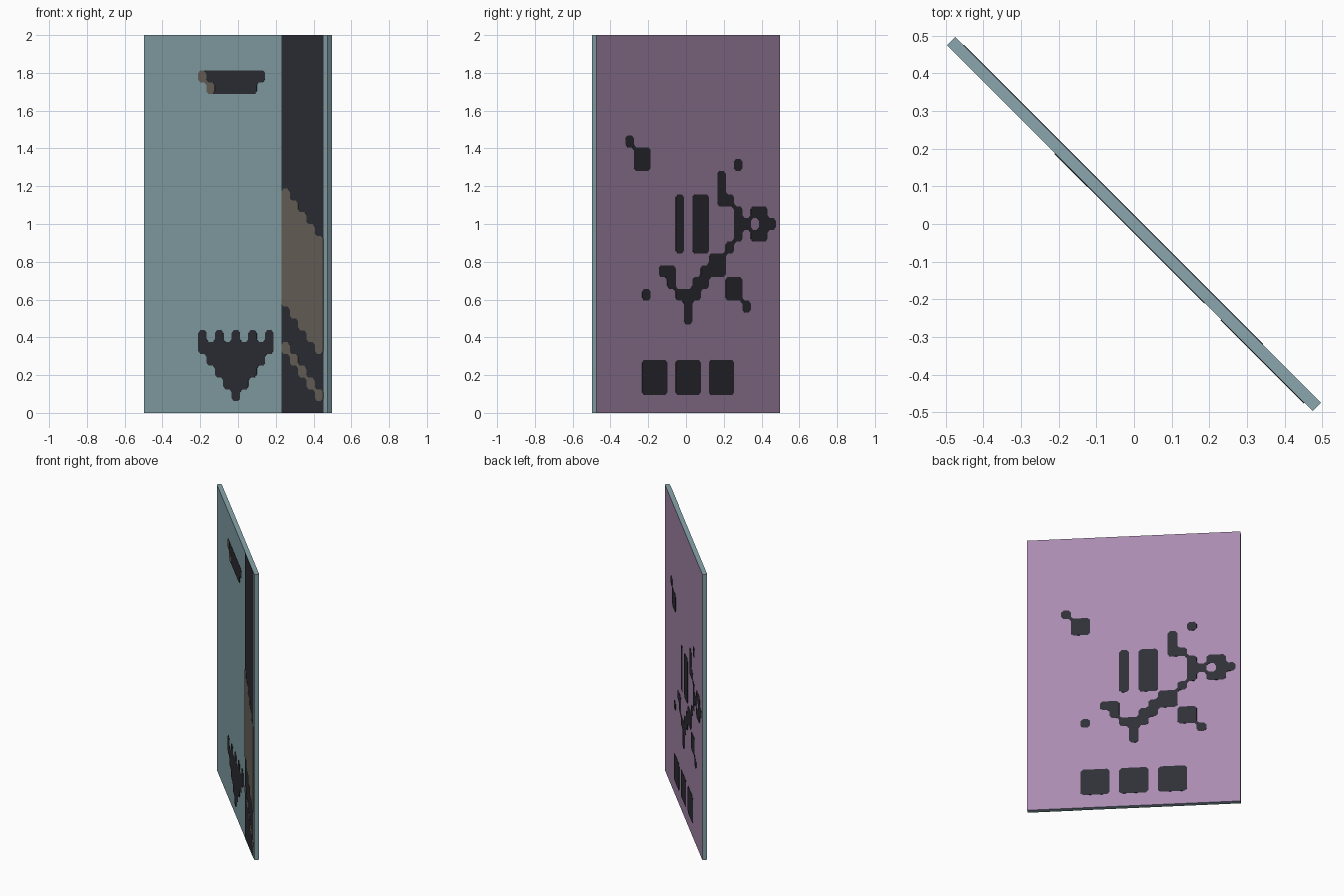
import bpy, bmesh, math

cube = bpy.data.objects.get("Cube")
if cube:
    bpy.data.objects.remove(cube, do_unlink=True)

T = 1 / 16                    # size of one painted tile
HALF_LEN, HALF_THICK = 0.6875, 0.0156
TURN = math.radians(-45)      # the panel stands diagonally


def material(name, rgb):
    lin = [(c / 255 / 12.92) if c < 11 else ((c / 255 + 0.055) / 1.055) ** 2.4 for c in rgb]
    m = bpy.data.materials.new(name)
    m.use_nodes = True
    m.diffuse_color = (*lin, 1)
    m.node_tree.nodes["Principled BSDF"].inputs["Base Color"].default_value = (*lin, 1)
    return m


teal = material("teal", (137, 166, 173))
purple = material("purple", (170, 139, 176))
dark = material("charcoal", (47, 48, 55))
brown = material("brown", (108, 100, 93))


def add_object(name, bm, *mats):
    mesh = bpy.data.meshes.new(name)
    bm.to_mesh(mesh)
    bm.free()
    ob = bpy.data.objects.new(name, mesh)
    for m in mats:
        mesh.materials.append(m)
    ob.rotation_euler.z = TURN
    bpy.context.collection.objects.link(ob)
    return ob


def box(name, lo, hi, *mats):
    bm = bmesh.new()
    bmesh.ops.create_cube(bm, size=1)
    for v in bm.verts:
        v.co = [(a + b) / 2 + c * (b - a) for a, b, c in zip(lo, hi, v.co)]
    if len(mats) > 1:         # second colour goes on the rear face
        bm.normal_update()
        for f in bm.faces:
            f.material_index = int(f.normal.y > 0.5)
    return add_object(name, bm, *mats)


def front(k, r):
    return (-HALF_LEN + (k + 0.5) * T, -HALF_THICK, r * T)


def back(k, r):
    return (HALF_LEN - (k - 0.5) * T, HALF_THICK, (r + 0.5) * T)


def block(k0, k1, r0, r1):
    """All tiles from column k0 to k1 and row r0 to r1."""
    return {(k, r) for k in range(k0, k1 + 1) for r in range(r0, r1 + 1)}


def painted(name, tiles, place, mat, height=0.0015, cut=0.25):
    """Thin plate made of tiles, with softened outer and inner corners."""
    bm = bmesh.new()
    near = {(k + i, r + j) for k, r in tiles for i in (-1, 0, 1) for j in (-1, 0, 1)}
    for k, r in near:
        outline = []
        # corners counter-clockwise; d is the direction of travel into each corner
        for sx, sy, d in ((-1, -1, (0, -1)), (1, -1, (1, 0)), (1, 1, (0, 1)), (-1, 1, (-1, 0))):
            x, y = k + (sx + 1) / 2, r + (sy + 1) / 2
            side, end, diag = [p in tiles for p in ((k + sx, r), (k, r + sy), (k + sx, r + sy))]
            before = (x - d[0] * cut, y - d[1] * cut)
            after = (x - d[1] * cut, y + d[0] * cut)
            if (k, r) in tiles:
                outline += [(x, y)] if side or end or diag else [before, after]
            elif side and end:
                bm.faces.new([bm.verts.new(place(*p)) for p in (before, (x, y), after)])
        if outline:
            bm.faces.new([bm.verts.new(place(*p)) for p in outline])
    bmesh.ops.remove_doubles(bm, verts=bm.verts, dist=0.0005)
    ob = add_object(name, bm, mat)
    solid = ob.modifiers.new("thickness", "SOLIDIFY")
    solid.thickness = 2 * height
    solid.offset = 0
    return ob


# Panel: teal with a purple rear face
box("panel", (-HALF_LEN, -HALF_THICK, 0), (HALF_LEN, HALF_THICK, 2), teal, purple)

# Front: dark band down one side, with stepped brown diagonals
x0, x1 = front(16, 0)[0], front(21, 0)[0]
box("side_band", (x0, -HALF_THICK - 0.0015, 0), (x1, -HALF_THICK + 0.0015, 2), dark)
wide = set()
for i in range(5):
    wide |= block(16 + i, 16 + i, 9 - i, 18 - i)
painted("band_wide_diagonal", wide, front, brown, 0.003)
painted("band_thin_diagonal", {(16 + i, 5 - i) for i in range(5)}, front, brown, 0.003)

# Front: upper slot with a brown end
painted("upper_slot", block(6, 13, 28, 28) | block(7, 12, 27, 27), front, dark)
painted("upper_slot_end", {(6, 28), (7, 27)}, front, brown, 0.003)

# Front: lower toothed triangle
triangle = {(k, 6) for k in range(6, 15, 2)}
for i in range(5):
    triangle |= block(6 + i, 14 - i, 5 - i, 5 - i)
painted("toothed_triangle", triangle, front, dark)

# Rear: bar and block in the middle, three blocks at the foot
painted("rear_bar", block(10, 10, 13, 17), back, dark)
painted("rear_middle_block", block(12, 13, 13, 17), back, dark)
for i, k in enumerate((6, 10, 14)):
    painted(f"rear_foot_block_{i + 1}", block(k, k + 2, 1, 3), back, dark)

# Rear: branching stepped line
branch = (block(15, 15, 17, 19) | block(14, 15, 11, 12) | block(12, 13, 10, 10)
          | block(10, 12, 9, 9) | block(11, 11, 7, 8) | block(8, 9, 11, 11)
          | {(16, 17), (17, 16), (18, 15), (17, 15), (17, 14), (16, 13), (13, 11), (9, 10)})
arrow = block(19, 20, 16, 16) | block(20, 21, 15, 15) | block(19, 20, 14, 14)
painted("rear_branch", branch | arrow, back, dark)

# Rear: loose squares and dots
painted("rear_upper_square", block(5, 6, 20, 21) | {(4, 22)}, back, dark)
painted("rear_lower_square", block(16, 17, 9, 10) | {(18, 8)}, back, dark)
painted("rear_dots", {(17, 20), (6, 9)}, back, dark)
